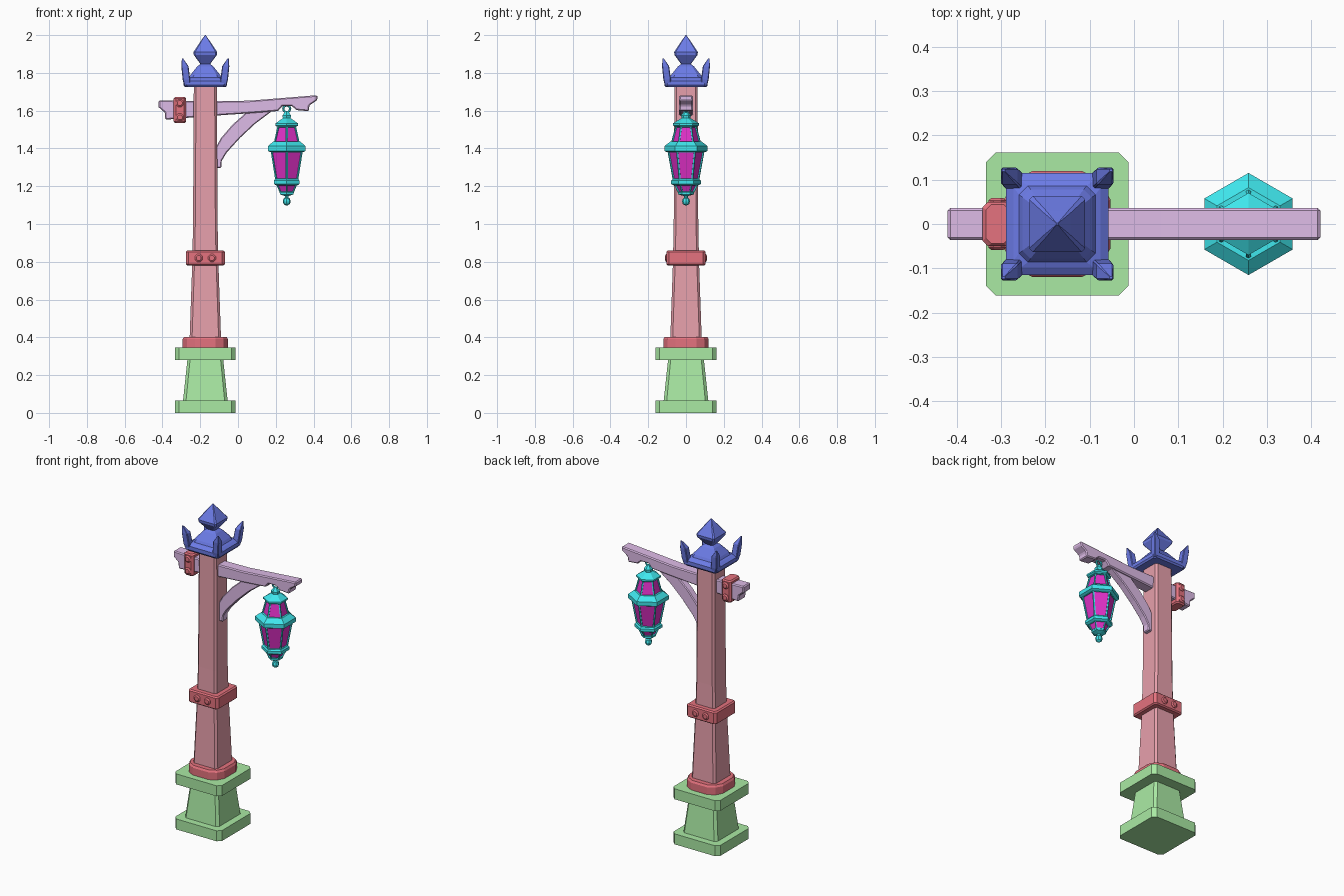
import bpy, bmesh, math
from mathutils import Vector

if "Cube" in bpy.data.objects:
    bpy.data.objects.remove(bpy.data.objects["Cube"])

CX = -0.173   # post axis
LX = 0.258    # lantern axis


def material(name, rgb):
    m = bpy.data.materials.new(name)
    m.diffuse_color = (*rgb, 1)
    m.use_nodes = True
    m.node_tree.nodes["Principled BSDF"].inputs["Base Color"].default_value = m.diffuse_color
    return m


GREEN = material("green", (0.4, 0.82, 0.37))
ROSE = material("rose", (0.8, 0.35, 0.41))
RED = material("red", (0.78, 0.17, 0.21))
BLUE = material("blue", (0.15, 0.2, 0.8))
PLUM = material("plum", (0.73, 0.5, 0.8))
TEAL = material("teal", (0.05, 0.8, 0.85))
MAGENTA = material("magenta", (0.75, 0.03, 0.58))


def finish(name, bm, *mats):
    bmesh.ops.recalc_face_normals(bm, faces=bm.faces)
    me = bpy.data.meshes.new(name)
    bm.to_mesh(me)
    bm.free()
    ob = bpy.data.objects.new(name, me)
    for m in mats:
        me.materials.append(m)
    bpy.context.collection.objects.link(ob)
    return ob


def loft_bm(sections):
    """Skin a stack of equal-length rings and cap both ends."""
    bm = bmesh.new()
    rings = [[bm.verts.new(p) for p in s] for s in sections]
    n = len(rings[0])
    for a, b in zip(rings, rings[1:]):
        for i in range(n):
            j = (i + 1) % n
            bm.faces.new((a[i], a[j], b[j], b[i]))
    bm.faces.new(rings[0][::-1])
    bm.faces.new(rings[-1])
    return bm


def chamfered(h, c, z, cx=CX, cy=0.0, hy=None):
    hy = h if hy is None else hy
    q = [(h, -hy + c), (h, hy - c), (h - c, hy), (-h + c, hy),
         (-h, hy - c), (-h, -hy + c), (-h + c, -hy), (h - c, -hy)]
    return [(cx + x, cy + y, z) for x, y in q]


def ngon(r, z, n=6, cx=LX):
    return [(cx + r * math.sin(2 * math.pi * i / n), -r * math.cos(2 * math.pi * i / n), z)
            for i in range(n)]


def square_stack(name, mat, profile):
    return finish(name, loft_bm([chamfered(h, c, z) for z, h, c in profile]), mat)


def bevel(ob, w):
    m = ob.modifiers.new("bevel", 'BEVEL')
    m.width, m.segments, m.limit_method = w, 1, 'ANGLE'
    m.angle_limit = math.radians(50)


def slab(name, mat, pts, half, w):
    """Side profile in x-z, thickened along y."""
    ob = finish(name, loft_bm([[(x, y, z) for x, z in pts] for y in (-half, half)]), mat)
    bevel(ob, w)
    return ob


def bolt(name, x, z, y, side):
    ring = lambda r, yy: [(x + r * math.cos(a * math.pi / 4 + math.pi / 8), side * yy,
                           z + r * math.sin(a * math.pi / 4 + math.pi / 8)) for a in range(8)]
    finish(name, loft_bm([ring(0.022, y - 0.01), ring(0.022, y + 0.003), ring(0.014, y + 0.009)]), RED)


# stone base
square_stack("base", GREEN, [
    (0, 0.161, 0.022), (0.065, 0.161, 0.022), (0.065, 0.118, 0.016), (0.28, 0.095, 0.014),
    (0.28, 0.161, 0.022), (0.345, 0.161, 0.022)])

# tapered post
square_stack("post", ROSE, [(0.34, 0.085, 0.013), (0.8, 0.069, 0.012), (1.0, 0.065, 0.012), (1.74, 0.061, 0.012)])

# twelve-sided foot collar
quarter = [(0.12, 0.055), (0.097, 0.097), (0.055, 0.12)]


def foot_ring(z, s):
    pts = []
    for k in range(4):
        c, t = round(math.cos(k * math.pi / 2)), round(math.sin(k * math.pi / 2))
        pts += [(CX + s * (c * x - t * y), s * (t * x + c * y), z) for x, y in quarter]
    return pts


finish("foot_collar", loft_bm([foot_ring(0.34, 1), foot_ring(0.39, 1), foot_ring(0.402, 0.94)]), RED)

# middle collar with bolts
square_stack("middle_collar", RED, [(0.78, 0.095, 0.012), (0.787, 0.103, 0.014),
                                    (0.853, 0.103, 0.014), (0.86, 0.095, 0.012)])
for side in (-1, 1):
    for dx in (-0.035, 0.035):
        bolt("collar_bolt", CX + dx, 0.82, 0.102, side)

# cap and pointed finial
square_stack("cap", BLUE, [
    (1.725, 0.108, 0.015), (1.735, 0.115, 0.016), (1.758, 0.115, 0.016), (1.77, 0.098, 0.016),
    (1.775, 0.086, 0.02), (1.79, 0.078, 0.018), (1.835, 0.042, 0.01), (1.847, 0.026, 0.006),
    (1.895, 0.061, 0.008), (1.91, 0.063, 0.008), (1.96, 0.03, 0.005), (2.0, 0.002, 0.0005)])

# corner horns
for sx in (-1, 1):
    for sy in (-1, 1):
        secs = [chamfered(h, h * 0.2, z, CX + sx * d, sy * d)
                for z, d, h in [(1.73, 0.095, 0.016), (1.765, 0.1, 0.02),
                                (1.835, 0.108, 0.019), (1.877, 0.121, 0.003)]]
        finish("cap_horn", loft_bm(secs), BLUE)

# cross arm with notched ends and hanging notch
slab("arm", PLUM, [
    (-0.42, 1.655), (-0.175, 1.649), (0.06, 1.653), (0.42, 1.682), (0.42, 1.656), (0.378, 1.628),
    (0.375, 1.597), (0.31, 1.603), (0.285, 1.624), (0.235, 1.624), (0.212, 1.598), (0.06, 1.586),
    (-0.175, 1.57), (-0.385, 1.552), (-0.388, 1.59), (-0.42, 1.618)], 0.036, 0.006)

# curved brace
slab("brace", PLUM, [
    (-0.115, 1.297), (-0.088, 1.297), (-0.086, 1.335), (-0.06, 1.378), (0.01, 1.455), (0.09, 1.53),
    (0.19, 1.605), (0.06, 1.605), (-0.03, 1.525), (-0.09, 1.455), (-0.115, 1.41)], 0.024, 0.005)

# arm clamp with bolts
finish("clamp", loft_bm([chamfered(h, 0.012, z, -0.308, 0, hy) for z, h, hy in [
    (1.535, 0.026, 0.044), (1.543, 0.033, 0.05), (1.664, 0.033, 0.05), (1.672, 0.026, 0.044)]]), RED)
for side in (-1, 1):
    for z in (1.565, 1.64):
        bolt("clamp_bolt", -0.308, z, 0.05, side)


# lantern: solid hexagonal fittings
def hex_stack(name, profile, n=6):
    finish(name, loft_bm([ngon(r, z, n) for z, r in profile]), TEAL)


hex_stack("lantern_top", [(1.515, 0.06), (1.522, 0.07), (1.532, 0.07), (1.553, 0.036), (1.56, 0.024),
                          (1.575, 0.026), (1.598, 0.008)])
hex_stack("lantern_rim", [(1.38, 0.1), (1.387, 0.115), (1.412, 0.115), (1.437, 0.082)])
hex_stack("lantern_lower_rim", [(1.205, 0.066), (1.212, 0.079), (1.229, 0.079), (1.238, 0.07)])
hex_stack("lantern_foot", [(1.118, 0.008), (1.148, 0.012), (1.157, 0.042), (1.17, 0.042)])
hex_stack("lantern_drop", [(1.099, 0.006), (1.106, 0.017), (1.12, 0.021), (1.134, 0.017), (1.141, 0.008)], 8)


# lantern: framed glass tiers
def glass_tier(name, z0, r0, z1, r1, border):
    bm = loft_bm([ngon(r0, z0), ngon(r1, z1)])
    bmesh.ops.recalc_face_normals(bm, faces=bm.faces)
    panes = [f for f in bm.faces if abs(f.normal.z) < 0.9]
    bmesh.ops.inset_individual(bm, faces=panes, thickness=border)
    bmesh.ops.inset_individual(bm, faces=panes, thickness=0.0005, depth=-0.007)
    for f in panes:
        f.material_index = 1
    finish(name, bm, TEAL, MAGENTA)


glass_tier("lantern_dome", 1.43, 0.079, 1.52, 0.056, 0.009)
glass_tier("lantern_body", 1.232, 0.07, 1.385, 0.098, 0.01)
glass_tier("lantern_bowl", 1.165, 0.043, 1.21, 0.064, 0.007)

# hanging ring
bpy.ops.mesh.primitive_torus_add(major_radius=0.018, minor_radius=0.006, major_segments=12,
                                 minor_segments=6, location=(LX, 0, 1.61),
                                 rotation=(math.pi / 2, 0, 0))
ring = bpy.context.object
ring.name = "hanging_ring"
ring.data.materials.append(TEAL)
